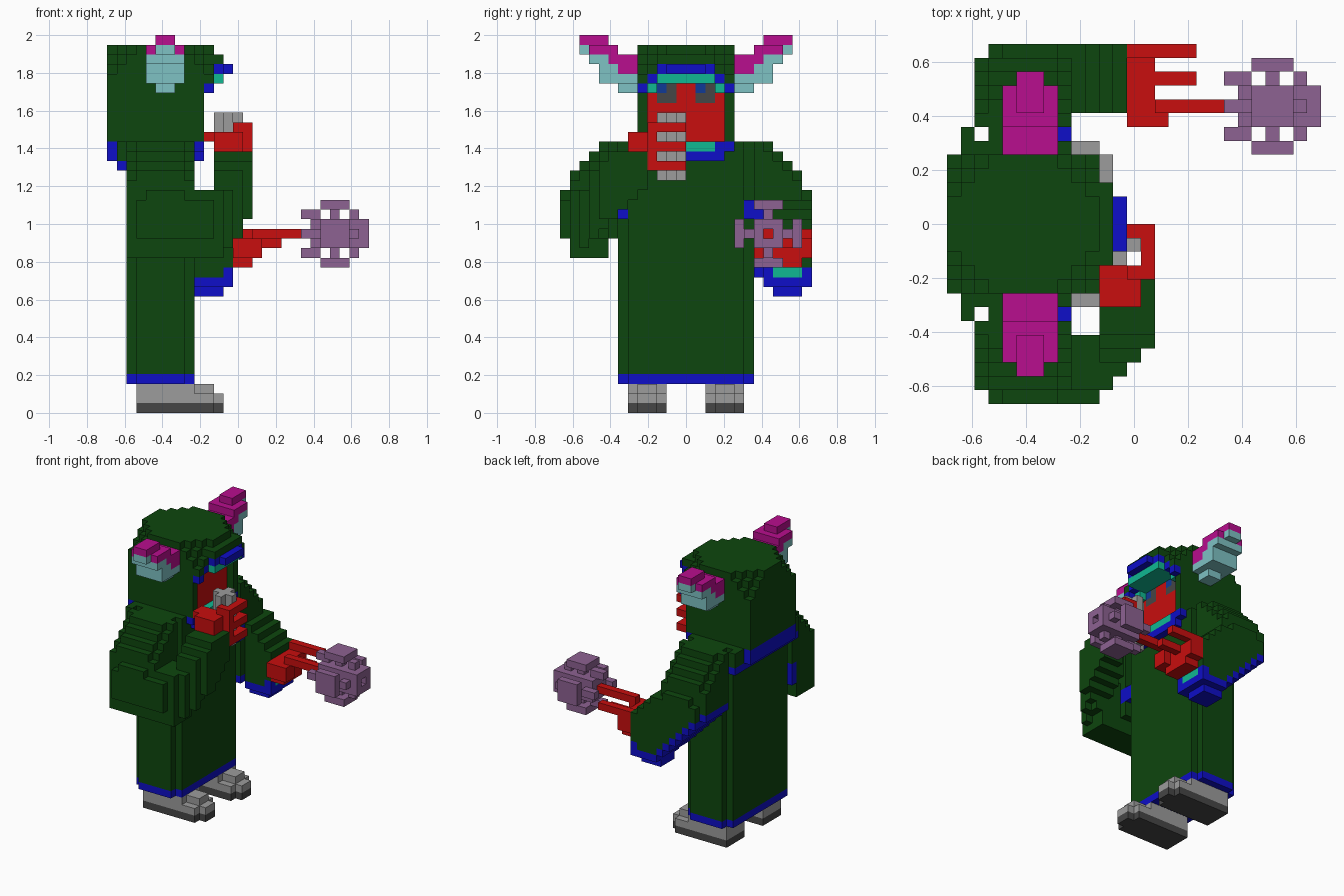
import bpy, bmesh

cube = bpy.data.objects.get("Cube")
if cube:
    bpy.data.objects.remove(cube, do_unlink=True)

U = 2 / 39            # block size
CX = 13.5             # x offset that centres the block grid


def lin(c):
    c /= 255
    return c / 12.92 if c <= 0.04045 else ((c + 0.055) / 1.055) ** 2.4


COLOURS = {
    "green": (13, 70, 14), "blue": (14, 14, 200), "red": (200, 14, 14),
    "magenta": (184, 14, 142), "pale_cyan": (126, 194, 196), "grey": (156, 156, 156),
    "dark_grey": (70, 70, 70), "purple": (141, 98, 146), "teal": (16, 184, 146),
    "eye_blue": (16, 58, 150),
}
MATS = {}
for name, rgb in COLOURS.items():
    m = bpy.data.materials.new(name)
    m.use_nodes = True
    col = (*[lin(c) for c in rgb], 1)
    m.diffuse_color = col
    m.node_tree.nodes["Principled BSDF"].inputs["Base Color"].default_value = col
    MATS[name] = m

cells = {}            # block position -> (part, colour)


def box(part, colour, x, y, z):
    """Fill a block range; each range is (start, end)."""
    for i in range(*x):
        for j in range(*y):
            for k in range(*z):
                cells[i, j, k] = (part, colour)


def pair(part, colour, x, y, z):
    """Fill a block range and its mirror across y = 0."""
    box("left_" + part, colour, x, y, z)
    box("right_" + part, colour, x, (-y[1], -y[0]), z)


def both(part, colour, x, y, z):
    box(part, colour, x, y, z)
    box(part, colour, x, (-y[1], -y[0]), z)


# Shoes with dark soles
for z, c in ((0, "dark_grey"), (1, "grey"), (2, "grey")):
    pair("shoe", c, (3, 11 if z < 2 else 9), (2, 6), (z, z + 1))
    pair("shoe", c, (9, 12 if z < 2 else 11), (3, 5), (z, z + 1))

# Robe with a blue hem and notched corners
for z0, z1, c in ((3, 4, "blue"), (4, 28, "green")):
    box("robe", c, (3, 8), (-7, 7), (z0, z1))
    box("robe", c, (2, 9), (-6, 6), (z0, z1))

# Shoulder cape behind and collar in front
box("cape", "green", (1, 2), (-7, 7), (26, 28))
box("cape", "blue", (1, 2), (-7, 7), (25, 26))
box("cape", "blue", (0, 1), (-5, 5), (26, 28))
box("collar", "blue", (9, 10), (-4, 4), (26, 27))
box("collar", "blue", (9, 10), (-5, 5), (27, 28))
box("collar", "teal", (9, 10), (-3, 3), (27, 28))

# Hood, bevelled in steps at the upper corners
box("hood", "green", (0, 10), (-5, 5), (28, 38))
box("hood", "green", (10, 11), (-5, 5), (34, 38))
for z, cut in ((35, 1), (36, 2), (37, 3)):
    for i in range(11):
        for j in range(-5, 5):
            if min(i, 10 - i) + min(j + 5, 4 - j) < cut:
                cells.pop((i, j, z), None)
box("hood", "green", (11, 12), (-3, 3), (36, 37))
# Face opening and brim trim
for k in range(28, 35):
    for j in range(-4, 4):
        cells.pop((9, j, k), None)
        cells.pop((10, j, k), None)
box("face", "red", (8, 9), (-4, 4), (28, 34))
box("hood_trim", "blue", (11, 12), (-3, 3), (35, 36))
box("hood_trim", "blue", (12, 13), (-2, 2), (35, 36))
box("hood_trim", "teal", (9, 12), (-3, 3), (34, 35))
both("hood_trim", "blue", (9, 11), (3, 4), (34, 35))
both("hood_trim", "blue", (10, 11), (4, 5), (33, 34))
both("hood_trim", "teal", (9, 10), (3, 4), (33, 34))
# Eyes
for y in (-3, 1):
    box("eyes", "dark_grey", (8, 9), (y, y + 2), (32, 34))
    box("eyes", "eye_blue", (8, 9), (y, y + 1), (33, 34))

# Horns rising outwards: y, bottom, first magenta layer, top
for y, z0, zm, z1 in ((5, 33, 35, 37), (6, 33, 35, 37), (7, 34, 36, 38),
                      (8, 34, 37, 39), (9, 36, 37, 39), (10, 37, 38, 39)):
    for z in range(z0, z1):
        narrow = z in (33, 38) or y == 10
        pair("horn", "magenta" if z >= zm else "pale_cyan",
             (5, 7) if narrow else (4, 8), (y, y + 1), (z, z + 1))

# Upper arms: rounded shoulders sloping outwards
TOPS = {7: 28, 8: 28, 9: 27, 10: 26, 11: 25, 12: 23}
for y, top in TOPS.items():
    x0 = 3 if y == 12 else 2
    for x in range(x0, 9):
        edge = 1 if x in (x0, 8) and y > 7 else 0
        # left sleeve hangs lower towards the front, trimmed in blue
        low = 23 - x
        box("left_arm", "green", (x, x + 1), (y, y + 1), (low, top - edge))
        box("left_arm", "blue", (x, x + 1), (y, y + 1), (low - 1, low))
        # right sleeve is level
        low = 18 if y in (7, 12) else 16
        box("right_arm", "green", (x, x + 1), (-y - 1, -y), (low, top - edge))
pair("arm", "blue", (8, 9), (6, 8), (20, 22))
box("right_arm", "blue", (2, 3), (-8, -7), (18, 21))

# Left forearm and open cuff
for x in range(9, 13):
    box("left_arm", "green", (x, x + 1), (8, 13), (14, 31 - x))
box("left_arm", "blue", (9, 13), (8, 13), (13, 14))
box("left_arm", "blue", (9, 12), (9, 12), (12, 13))
both_sides = ((8, 9), (12, 13))
for y in both_sides:
    box("left_arm", "blue", (12, 13), y, (14, 15))
box("left_arm", "teal", (12, 13), (9, 12), (14, 15))

# Left hand with fingers
box("left_hand", "red", (13, 15), (7, 13), (16, 18))
box("left_hand", "red", (13, 15), (8, 12), (15, 16))
box("left_hand", "red", (13, 18), (12, 13), (18, 19))
box("left_hand", "red", (15, 18), (10, 11), (17, 18))
box("left_hand", "red", (15, 16), (7, 9), (16, 18))

# Mace: handle, core and four hooked flanges
box("mace_head", "purple", (21, 27), (7, 10), (17, 20))
for d in (-1, 1):
    for x0, x1, dist, w in ((22, 25, 3, 1), (20, 22, 2, 0), (23, 24, 2, 0), (25, 26, 2, 0)):
        a = d * dist
        box("mace_head", "purple", (x0, x1), (8 - w, 9 + w), (18 + a, 19 + a))
        box("mace_head", "purple", (x0, x1), (8 + a, 9 + a), (18 - w, 19 + w))
box("mace_handle", "red", (15, 26), (8, 9), (18, 19))
cells.pop((26, 8, 18), None)

# Right forearm bending up to the mouth: y, x range, z range
for y, x0, x1, z0, z1 in ((-13, 9, 11, 18, 22), (-12, 9, 12, 16, 23), (-11, 9, 13, 17, 23),
                          (-10, 11, 14, 18, 25), (-9, 11, 15, 20, 26), (-8, 11, 15, 20, 27),
                          (-7, 11, 15, 21, 27), (-6, 11, 15, 22, 27), (-5, 12, 15, 23, 27)):
    box("right_arm", "green", (x0, x1), (y, y + 1), (z0, z1))
box("right_arm", "green", (9, 12), (-12, -8), (16, 23))
box("right_arm", "green", (12, 13), (-11, -8), (18, 23))
box("right_arm", "green", (13, 14), (-10, -8), (19, 23))

# Pipe held at the mouth, cross-shaped in section
box("pipe", "grey", (11, 14), (-2, -1), (24, 31))
box("pipe", "grey", (12, 13), (-3, 0), (24, 31))

# Right hand with three wrapped fingers
box("right_hand", "red", (11, 14), (-6, -3), (27, 29))
box("right_hand", "red", (10, 11), (-5, -3), (28, 29))
box("right_hand", "red", (13, 15), (-4, -3), (25, 30))
for z in (25, 27, 29):
    box("right_hand", "red", (14, 15), (-4, 0), (z, z + 1))
    box("right_hand", "red", (13, 15), (-1, 0), (z, z + 1))

# Turn each part's blocks into a mesh of outer faces only
parts = {}
for pos, (part, colour) in cells.items():
    parts.setdefault(part, []).append((pos, colour))
for part, blocks in parts.items():
    mesh = bpy.data.meshes.new(part)
    used = sorted({c for _, c in blocks})
    for c in used:
        mesh.materials.append(MATS[c])
    bm = bmesh.new()
    verts = {}

    def vert(p):
        if p not in verts:
            verts[p] = bm.verts.new(((p[0] - CX) * U, p[1] * U, p[2] * U))
        return verts[p]

    for pos, colour in blocks:
        for axis in range(3):
            for side in (0, 1):
                near = list(pos)
                near[axis] += 2 * side - 1
                if tuple(near) in cells:
                    continue
                u, w = (axis + 1) % 3, (axis + 2) % 3
                quad = []
                for du, dw in ((0, 0), (1, 0), (1, 1), (0, 1)):
                    p = list(pos)
                    p[axis] += side
                    p[u] += du
                    p[w] += dw
                    quad.append(vert(tuple(p)))
                face = bm.faces.new(quad if side else quad[::-1])
                face.material_index = used.index(colour)
    bm.to_mesh(mesh)
    bm.free()
    bpy.context.scene.collection.objects.link(bpy.data.objects.new(part, mesh))
